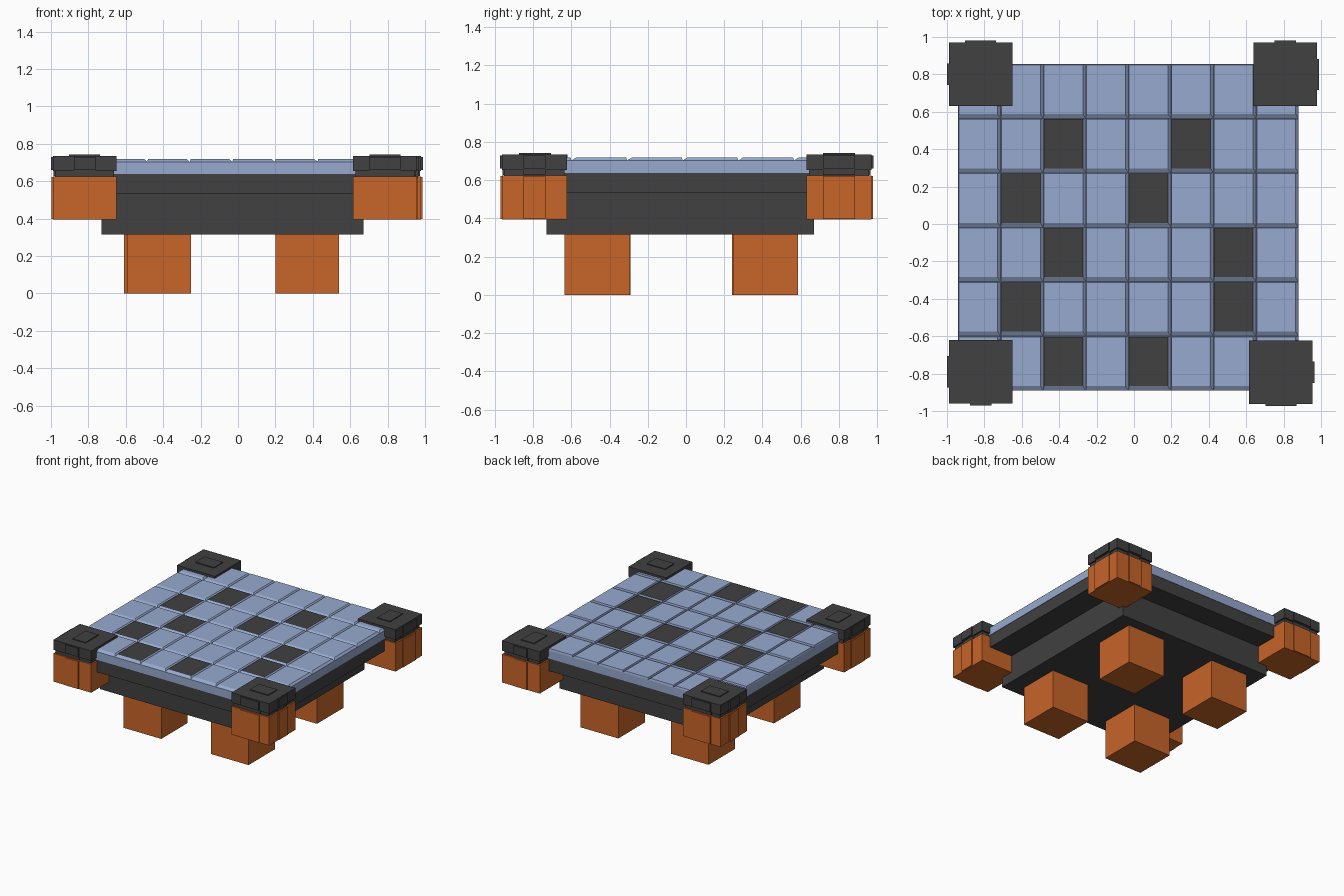
import bpy, bmesh

if "Cube" in bpy.data.objects:
    bpy.data.objects.remove(bpy.data.objects["Cube"])

def material(name, rgb):
    m = bpy.data.materials.new(name)
    m.diffuse_color = (*rgb, 1)
    m.use_nodes = True
    m.node_tree.nodes["Principled BSDF"].inputs["Base Color"].default_value = m.diffuse_color
    return m

ORANGE = material("orange", (0.58, 0.13, 0.022))
BLUE = material("pale_blue", (0.31, 0.40, 0.62))
DARK = material("charcoal", (0.052, 0.052, 0.052))

def add_box(bm, x, y, z):
    """Box from (min, max) ranges, optionally returned as vertices."""
    v = [bm.verts.new((a, b, c)) for c in z for a, b in
         ((x[0], y[0]), (x[1], y[0]), (x[1], y[1]), (x[0], y[1]))]
    for f in ((3, 2, 1, 0), (4, 5, 6, 7), (0, 1, 5, 4),
              (1, 2, 6, 5), (2, 3, 7, 6), (3, 0, 4, 7)):
        bm.faces.new([v[i] for i in f])
    return v

def finish(bm, name, *mats):
    me = bpy.data.meshes.new(name)
    bm.to_mesh(me)
    bm.free()
    for m in mats:
        me.materials.append(m)
    ob = bpy.data.objects.new(name, me)
    bpy.context.collection.objects.link(ob)
    return ob

def boxes(name, mat, *ranges):
    bm = bmesh.new()
    for r in ranges:
        add_box(bm, *r)
    return finish(bm, name, mat)

# Board extents
X0, X1, Y0, Y1 = -0.94, 0.88, -0.89, 0.855
COLS, ROWS = 8, 6
DX, DY = (X1 - X0) / COLS, (Y1 - Y0) / ROWS

# Stepped dark base under the board
boxes("lower_base", DARK, ((-0.73, 0.67), (-0.73, 0.67), (0.315, 0.54)))
boxes("upper_base", DARK, ((X0 + .003, X1 - .003), (Y0 + .003, Y1 - .003), (0.535, 0.637)))

# Tiled board: solid slab with one bevelled tile per cell, some tops dark
dark_cells = {(2, 1), (5, 1), (1, 2), (4, 2), (2, 3), (6, 3),
              (1, 4), (6, 4), (2, 5), (4, 5)}
bm = bmesh.new()
add_box(bm, (X0, X1), (Y0, Y1), (0.637, 0.703))
for c in range(COLS):
    for r in range(ROWS):
        xa, yb = X0 + c * DX, Y1 - r * DY
        xb, ya = xa + DX, yb - DY
        low = [(xa, ya), (xb, ya), (xb, yb), (xa, yb)]
        ta, tb, tc, td = xa + .004, xb - .016, ya + .024, yb - .004
        top = [(ta, tc), (tb, tc), (tb, td), (ta, td)]
        lo = [bm.verts.new((*p, 0.703)) for p in low]
        hi = [bm.verts.new((*p, 0.718)) for p in top]
        for i in range(4):
            j = (i + 1) % 4
            bm.faces.new((lo[i], lo[j], hi[j], hi[i]))
        bm.faces.new(hi).material_index = int((c, r) in dark_cells)
finish(bm, "tiled_board", BLUE, DARK)

# Four legs
S = 0.34
for name, x, y in (("front_left_leg", -0.59, -0.63), ("front_right_leg", 0.20, -0.635),
                   ("back_left_leg", -0.61, 0.24), ("back_right_leg", 0.20, 0.245)):
    boxes(name, ORANGE, ((x, x + S), (y, y + S), (0, 0.317)))

# Corner posts with raised outer panels and capped tops; alternate ones turned
posts = (("front_left", -0.82, -0.79, -1, -1, 0.058, 0.083),
         ("front_right", 0.785, -0.793, 1, -1, 0.083, 0.058),
         ("back_left", -0.82, 0.80, -1, 1, 0.083, 0.058),
         ("back_right", 0.808, 0.80, 1, 1, 0.058, 0.083))
H = 0.17

def around(c, h):
    return (c - h, c + h)

def outward(c, s, h, out):
    return tuple(sorted((c, c + s * (h + out))))

for name, x, y, sx, sy, px, py in posts:
    def panels(h, out, z):
        return ((outward(x, sx, h, out), around(y, py), z),
                (around(x, px), outward(y, sy, h, out), z))
    boxes(name + "_post", ORANGE, (around(x, H), around(y, H), (0.395, 0.625)),
          *panels(H, 0.008, (0.398, 0.622)))
    boxes(name + "_cap_neck", DARK,
          (around(x, H - .012), around(y, H - .012), (0.622, 0.658)),
          *panels(H - .012, 0.008, (0.628, 0.658)))
    boxes(name + "_cap", DARK, (around(x, H), around(y, H), (0.654, 0.735)),
          (around(x, px), around(y, py), (0.73, 0.742)),
          *panels(H, 0.01, (0.66, 0.729)))
